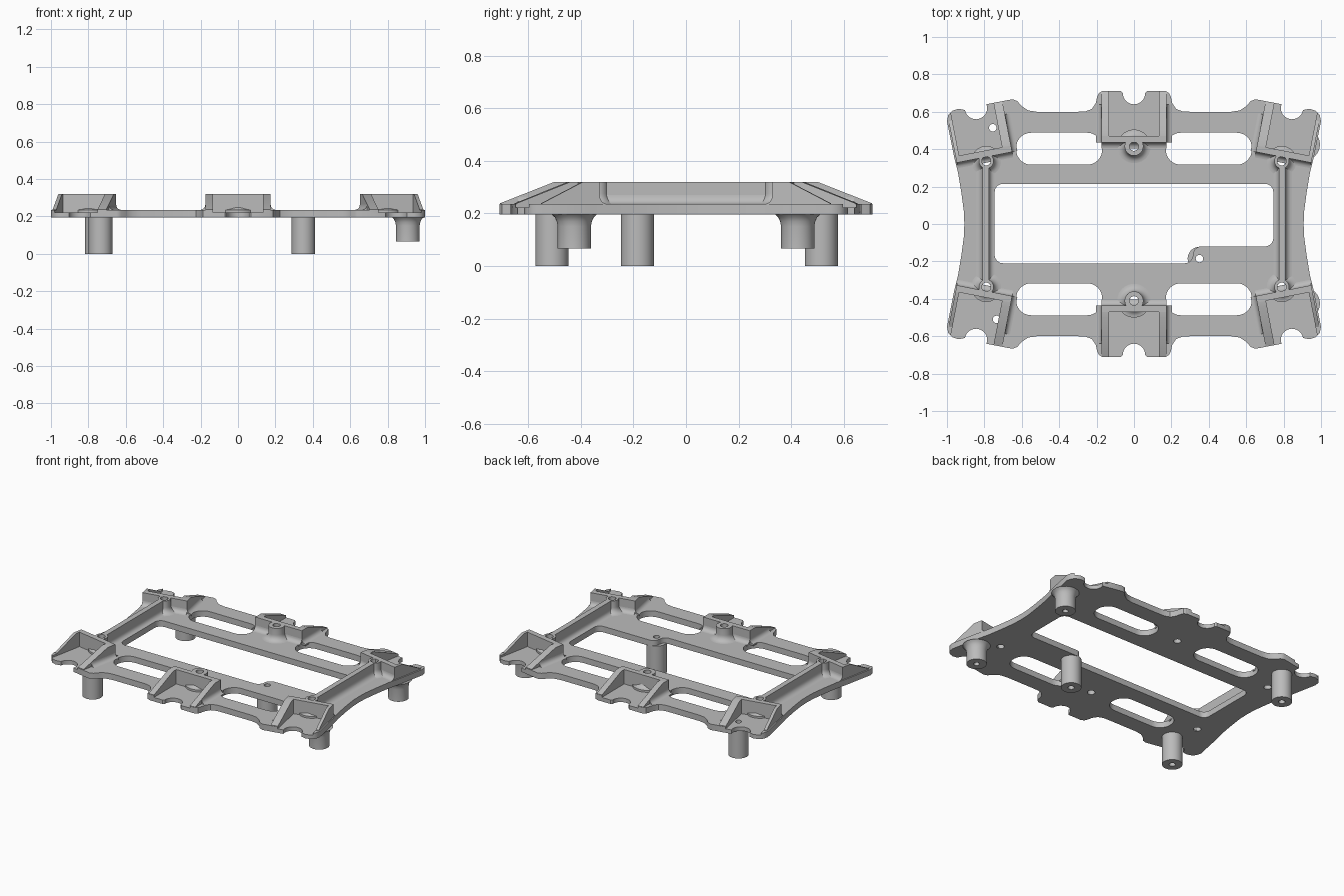
import bpy
import bmesh
from math import sin, cos, pi, radians
from mathutils import Matrix, Vector

cube = bpy.data.objects.get("Cube")
if cube:
    bpy.data.objects.remove(cube, do_unlink=True)

grey = bpy.data.materials.new("matte_grey")
grey.use_nodes = True
colour = (0.5, 0.5, 0.5, 1)
grey.diffuse_color = colour
grey.node_tree.nodes["Principled BSDF"].inputs["Base Color"].default_value = colour

LOW, FLOOR, DECK, TOP = 0.195, 0.222, 0.235, 0.32
MIRRORS = [(sx, sy) for sx in (1, -1) for sy in (1, -1)]


def add_mesh(name, bm):
    """Turn a bmesh into a finished object."""
    bmesh.ops.recalc_face_normals(bm, faces=bm.faces)
    mesh = bpy.data.meshes.new(name)
    bm.to_mesh(mesh)
    bm.free()
    mesh.materials.append(grey)
    obj = bpy.data.objects.new(name, mesh)
    bpy.context.collection.objects.link(obj)
    return obj


def smooth(obj):
    bpy.ops.object.select_all(action="DESELECT")
    obj.select_set(True)
    bpy.context.view_layer.objects.active = obj
    bpy.ops.object.shade_smooth_by_angle(angle=radians(32))


def prism(bm, points, vec, mat=Matrix()):
    """Extrude a planar outline along a vector."""
    a = [bm.verts.new(mat @ Vector(p)) for p in points]
    b = [bm.verts.new(mat @ (Vector(p) + Vector(vec))) for p in points]
    bm.faces.new(a)
    bm.faces.new(b[::-1])
    for i in range(len(a)):
        j = (i + 1) % len(a)
        bm.faces.new((a[i], a[j], b[j], b[i]))


def box(bm, x0, x1, y0, y1, z0, z1, mat=Matrix()):
    prism(bm, [(x0, y0, z0), (x1, y0, z0), (x1, y1, z0), (x0, y1, z0)], (0, 0, z1 - z0), mat)


def fillet(bm, p, q, out, r, mat=Matrix()):
    """Concave strip on the deck from p to q, flaring towards out."""
    p, q, out = (Vector((*v, 0)) for v in (p, q, out))
    arc = [(r - r * sin(t), r - r * cos(t)) for t in (i * pi / 12 for i in range(7))]
    section = [(-0.005, -0.01), (r, -0.01)] + arc + [(-0.005, r)]
    prism(bm, [p + out * d + Vector((0, 0, DECK + h)) for d, h in section], q - p, mat)


def lathe(name, profile, x, y, steps=40):
    """Revolve a closed (radius, height) profile about a vertical axis."""
    bm = bmesh.new()
    rings = []
    for i in range(steps):
        a = 2 * pi * i / steps
        rings.append([bm.verts.new((x + r * cos(a), y + r * sin(a), z)) for r, z in profile])
    for i in range(steps):
        a, b = rings[i], rings[(i + 1) % steps]
        for j in range(len(profile)):
            k = (j + 1) % len(profile)
            bm.faces.new((a[j], a[k], b[k], b[j]))
    bmesh.ops.remove_doubles(bm, verts=bm.verts, dist=1e-5)
    smooth(add_mesh(name, bm))


def arc2d(cx, cy, r, a0, a1, n=14):
    return [(cx + r * cos(radians(a0 + (a1 - a0) * i / n)),
             cy + r * sin(radians(a0 + (a1 - a0) * i / n))) for i in range(n + 1)]


def rounded(points, r):
    """Round the right-angled corners of an outline."""
    out = []
    for i, p in enumerate(points):
        p = Vector(p)
        d1 = (Vector(points[i - 1]) - p).normalized() * r
        d2 = (Vector(points[(i + 1) % len(points)]) - p).normalized() * r
        for t in (k * pi / 16 for k in range(9)):
            out.append(tuple(p + d1 + d2 - d2 * cos(t) - d1 * sin(t)))
    return out


# Plate outline: one quarter, mirrored round
quarter = arc2d(0, 0.7, 0.06, 270, 360, 8) + [
    (0.07, 0.71), (0.17, 0.71), (0.188, 0.7), (0.197, 0.68), (0.205, 0.645), (0.225, 0.615),
    (0.26, 0.602), (0.3, 0.6), (0.52, 0.6), (0.565, 0.607), (0.6, 0.63), (0.625, 0.658), (0.65, 0.667),
] + arc2d(0.845, 0.62, 0.06, 160, 350) + [
    (0.94, 0.616), (0.972, 0.605), (0.993, 0.583), (1.0, 0.55), (0.962, 0.36), (0.94, 0.27),
    (0.922, 0.16), (0.91, 0.07), (0.907, 0)]
half = quarter + [(x, -y) for x, y in quarter[-2::-1]]
outline = half + [(-x, y) for x, y in half[-2:0:-1]]

# Openings: stepped window, four slots and screw holes
window = [(-0.745, -0.21), (0.315, -0.21), (0.315, -0.12), (0.745, -0.12), (0.745, 0.215), (-0.745, 0.215)]
holes = [rounded(window, 0.045)]
for sx, sy in MIRRORS:
    x0, x1, y0, y1 = 0.17 * sx, 0.63 * sx, 0.317 * sy, 0.488 * sy
    holes.append(rounded([(x0, y0), (x1, y0), (x1, y1), (x0, y1)], 0.08))
bosses = [(0.79 * sx, 0.337 * sy, 0.04) for sx, sy in MIRRORS] + [(0, 0.415, 0.05), (0, -0.41, 0.05)]
tall_legs = [(0.35, -0.185), (-0.735, -0.51), (-0.755, 0.515)]
holes += [arc2d(x, y, 0.024, 0, 345, 23) for x, y, _ in bosses]
holes += [arc2d(x, y, 0.02, 0, 345, 23) for x, y in tall_legs]

curve = bpy.data.curves.new("plate_outline", "CURVE")
curve.dimensions = "2D"
curve.fill_mode = "BOTH"
curve.extrude = (DECK - LOW) / 2
for pts in [outline] + holes:
    spline = curve.splines.new("POLY")
    spline.points.add(len(pts) - 1)
    spline.use_cyclic_u = True
    for point, (x, y) in zip(spline.points, pts):
        point.co = (x, y, 0, 1)
temp = bpy.data.objects.new("plate_outline", curve)
bpy.context.collection.objects.link(temp)
graph = bpy.context.evaluated_depsgraph_get()
bm = bmesh.new()
bm.from_mesh(bpy.data.meshes.new_from_object(temp.evaluated_get(graph)))
bpy.data.objects.remove(temp, do_unlink=True)
bmesh.ops.translate(bm, verts=bm.verts, vec=(0, 0, (DECK + LOW) / 2))
bmesh.ops.remove_doubles(bm, verts=bm.verts, dist=1e-5)
plate = add_mesh("plate", bm)

# Tabs: frame, inner half width, outer-side wall, inner-side wall, outer wall length
tabs = []
for sx, sy in MIRRORS:
    frame = Matrix.Diagonal((sx, sy, 1, 1)) @ Matrix.Translation((0.82, 0.388, 0)) @ Matrix.Rotation(radians(-11), 4, "Z")
    tabs.append(("corner_tab", frame, 0.117, 0.137, 0.165, 0.19))
for sy in (1, -1):
    frame = Matrix.Diagonal((1, sy, 1, 1)) @ Matrix.Translation((0, 0.47, 0))
    tabs.append(("centre_tab", frame, 0.135, 0.175, 0.175, 0.238))

cutter_bm = bmesh.new()
for name, frame, w, right, left, reach in tabs:
    box(cutter_bm, -w, w, 0, 0.35, FLOOR, 0.3, frame)
    bm = bmesh.new()
    box(bm, -left, right, -0.035, 0, 0.2, TOP, frame)
    for x0, x1, end in ((-left, -w, 0.238), (w, right, reach)):
        side = [(x0, -0.035, 0.2), (x0, -0.035, TOP), (x0, 0.03, TOP), (x0, end, DECK + 0.003), (x0, end, 0.2)]
        prism(bm, side, (x1 - x0, 0, 0), frame)
    fillet(bm, (-left, -0.035), (right, -0.035), (0, -1), 0.03, frame)
    fillet(bm, (-left, -0.035), (-left, 0.17), (-1, 0), 0.028, frame)
    if name == "centre_tab":
        fillet(bm, (right, -0.035), (right, 0.17), (1, 0), 0.028, frame)
    smooth(add_mesh(name, bm))

# Recess the tab floors into the plate
cutter = add_mesh("pocket_cutter", cutter_bm)
cutter.hide_render = True
mod = plate.modifiers.new("pockets", "BOOLEAN")
mod.operation = "DIFFERENCE"
mod.solver = "EXACT"
mod.object = cutter
smooth(plate)
bpy.ops.object.modifier_apply(modifier=mod.name)
bpy.data.objects.remove(cutter, do_unlink=True)

# Side rails with flared feet
for sx in (1, -1):
    bm = bmesh.new()
    frame = Matrix.Diagonal((sx, 1, 1, 1))
    box(bm, 0.774, 0.81, -0.311, 0.311, 0.2, TOP, frame)
    fillet(bm, (0.774, -0.311), (0.774, 0.311), (-1, 0), 0.028, frame)
    fillet(bm, (0.81, -0.311), (0.81, 0.311), (1, 0), 0.035, frame)
    smooth(add_mesh("side_rail", bm))

# Screw bosses
for x, y, r in bosses:
    f = 0.04
    flare = [(r + f - f * cos(t), DECK + f - f * sin(t)) for t in (i * pi / 12 for i in range(7))]
    lathe("screw_boss", [(0.024, 0.2), (0.024, TOP), (r, TOP)] + flare + [(r + f, 0.2)], x, y)

# Tall hollow legs and short flared legs
for x, y in tall_legs:
    lathe("tall_leg", [(0.02, 0.2), (0.02, 0), (0.063, 0), (0.063, 0.2)], x, y)
for sy in (1, -1):
    lathe("short_leg", [(0, 0.12), (0.018, 0.12), (0.018, 0.067), (0.063, 0.067), (0.063, 0.15),
                        (0.067, 0.17), (0.074, 0.185), (0.086, 0.196), (0, 0.196)], 0.908, 0.425 * sy)
